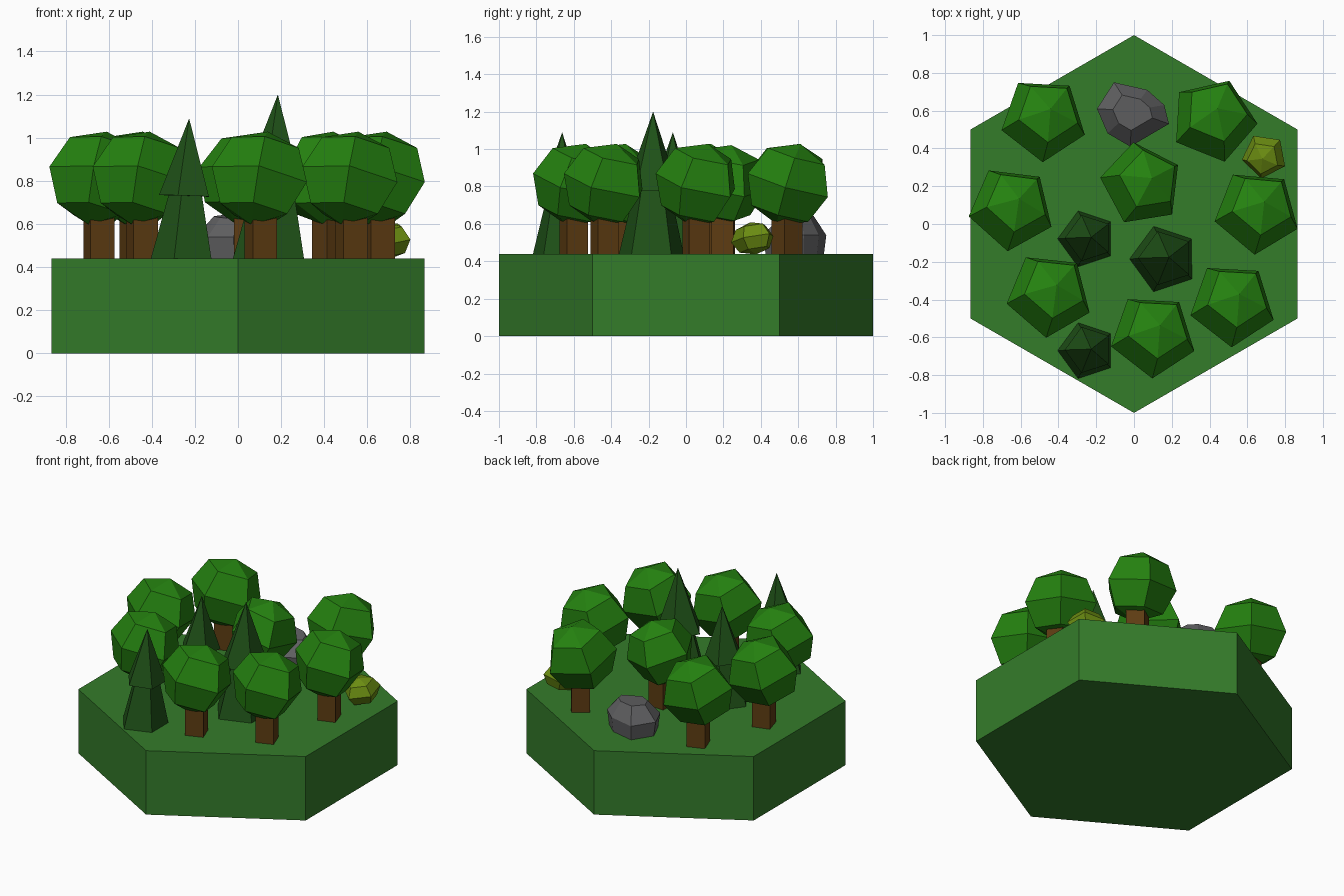
import bpy, bmesh
from math import radians, sin, cos, pi
from mathutils import Matrix, Vector

if "Cube" in bpy.data.objects:
    bpy.data.objects.remove(bpy.data.objects["Cube"])


def material(name, rgb):
    m = bpy.data.materials.new(name)
    m.diffuse_color = (*rgb, 1)
    m.use_nodes = True
    m.node_tree.nodes["Principled BSDF"].inputs["Base Color"].default_value = m.diffuse_color
    return m


GRASS = material("grass", (0.034, 0.2, 0.023))
BARK = material("bark", (0.11, 0.045, 0.006))
LEAF = material("leaf", (0.018, 0.22, 0.005))
NEEDLE = material("needle", (0.014, 0.085, 0.009))
STONE = material("stone", (0.12, 0.12, 0.125))
BUSH = material("bush", (0.15, 0.27, 0.006))


def finish(name, bm, mat):
    bmesh.ops.recalc_face_normals(bm, faces=bm.faces[:])
    me = bpy.data.meshes.new(name)
    bm.to_mesh(me)
    bm.free()
    me.materials.append(mat)
    ob = bpy.data.objects.new(name, me)
    bpy.context.collection.objects.link(ob)
    return ob


def turned(name, profile, sides, phase, mat, loc, tilt=0, tilt_dir=0):
    """Low-poly body from (radius, z) pairs; radius 0 makes a point."""
    bm = bmesh.new()
    rings = []
    for r, z in profile:
        n = sides if r > 0 else 1
        rings.append([bm.verts.new((r * cos(radians(phase) + 2 * pi * i / sides),
                                    r * sin(radians(phase) + 2 * pi * i / sides), z))
                      for i in range(n)])
    for a, b in zip(rings, rings[1:]):
        for i in range(sides):
            j = (i + 1) % sides
            quad = [a[i % len(a)], a[j % len(a)], b[j % len(b)], b[i % len(b)]]
            bm.faces.new(list(dict.fromkeys(quad)))
    for ring in (rings[0], rings[-1]):
        if len(ring) > 1:
            bm.faces.new(ring)
    d = radians(tilt_dir + 90)
    lean = Matrix.Rotation(radians(tilt), 4, Vector((cos(d), sin(d), 0)))
    bm.transform(Matrix.Translation(loc) @ lean)
    return finish(name, bm, mat)


def ball(r, squash=1.0):
    return [(r * cos(radians(a)) if abs(a) < 90 else 0, r * squash * sin(radians(a)))
            for a in (-90, -45, 0, 45, 90)]


# Hexagonal ground tile
TOP = 0.44
turned("ground_tile", [(1, 0), (1, TOP)], 6, 90, GRASS, (0, 0, 0))

# Round trees: x, y, extra turn, size
TREES = [(-0.48, 0.555, 0, 1), (-0.65, 0.083, -4, 1), (-0.45, -0.375, -3, 1),
         (0.10, -0.59, 0, 1), (0.52, -0.425, 0, 1), (0.65, 0.065, -2, 1),
         (0.42, 0.55, 16, 1), (0.04, 0.21, -24, 0.97)]
for i, (x, y, turn, s) in enumerate(TREES, 1):
    turned(f"trunk_{i}", [(0.083, TOP - 0.02), (0.083, 0.72)], 4, 65 + turn, BARK,
           (x + 0.005, y - 0.01, 0))
    turned(f"foliage_{i}", ball(0.235 * s, 0.96), 5, 124 + turn, LEAF,
           (x, y, 0.812), 17, 55 + turn)

# Two-tier pines: x, y, scale
for i, (x, y, s) in enumerate([(-0.248, -0.078, 1), (0.16, -0.185, 1.17),
                               (-0.248, -0.67, 1)], 1):
    base = (x, y, TOP)
    turned(f"pine_skirt_{i}", [(0.157 * s, -0.01), (0.06 * s, 0.4 * s)], 5, 180,
           NEEDLE, base, 2.5, 20)
    turned(f"pine_top_{i}", [(0.128 * s, 0.29 * s), (0, 0.65 * s)], 5, 180,
           NEEDLE, base, 2, 20)

# Faceted boulder
outline = [(-0.106, 0.75), (0.07, 0.71), (0.16, 0.63), (0.185, 0.53),
           (-0.02, 0.41), (-0.14, 0.48), (-0.196, 0.61)]
bm = bmesh.new()
cx, cy = -0.01, 0.6
for k, z in ((0.9, TOP - 0.02), (1.0, 0.54), (0.55, 0.635)):
    for px, py in outline:
        bm.verts.new((cx + (px - cx) * k, cy + (py - cy) * k,
                      z + (0.05 * (py - cy) if k < 0.9 else 0)))
hull = bmesh.ops.convex_hull(bm, input=bm.verts[:])
loose = [v for v in bm.verts if not v.link_faces]
bmesh.ops.delete(bm, geom=loose, context='VERTS')
bmesh.ops.dissolve_limit(bm, angle_limit=radians(4), verts=bm.verts[:], edges=bm.edges[:])
finish("boulder", bm, STONE)

# Small bush
turned("bush", ball(0.122, 0.72), 5, 118, BUSH, (0.69, 0.36, 0.523), 12, 235)
